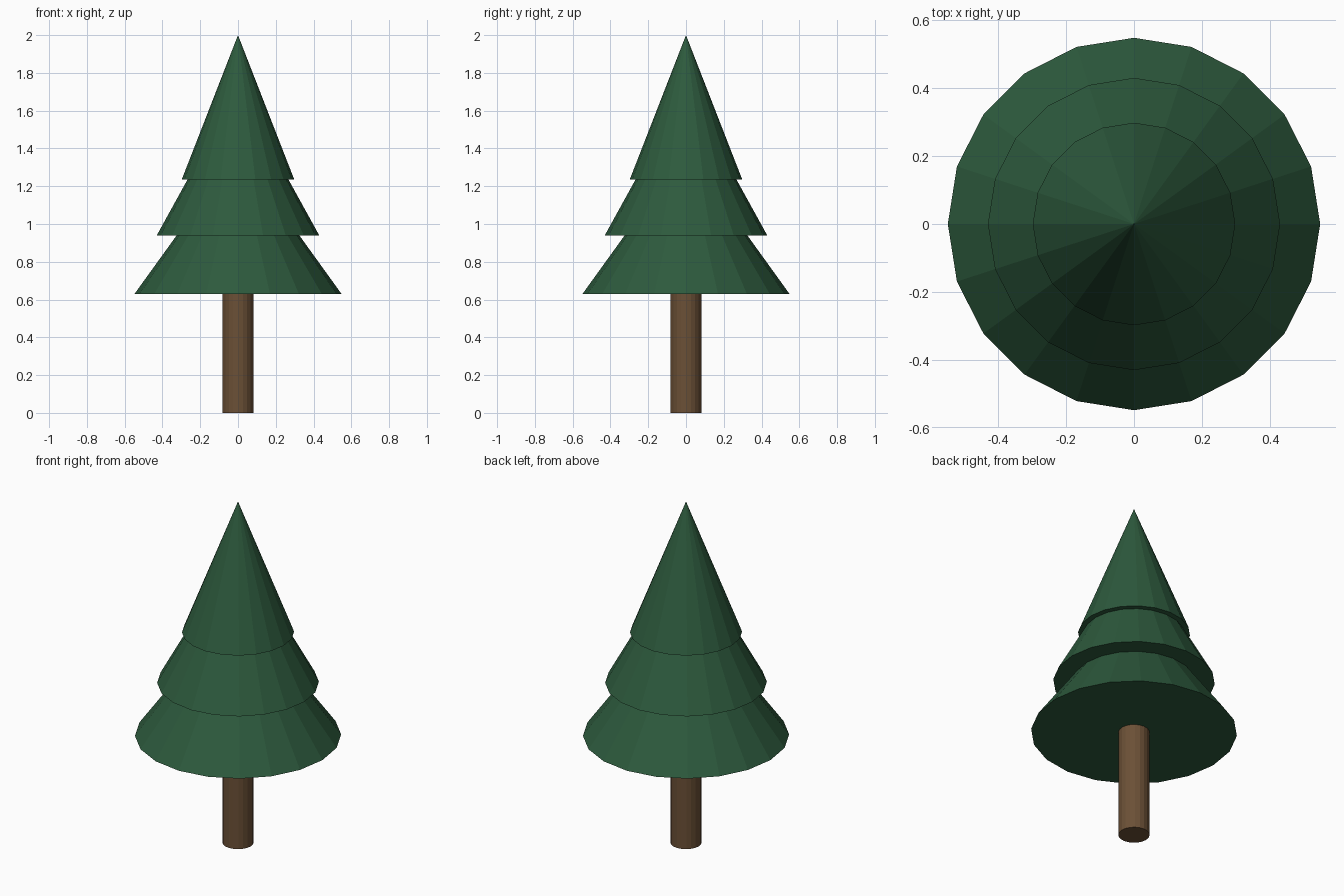
import bpy

if "Cube" in bpy.data.objects:
    bpy.data.objects.remove(bpy.data.objects["Cube"])

def material(name, srgb):
    m = bpy.data.materials.new(name)
    m.diffuse_color = [((c / 255 + 0.055) / 1.055) ** 2.4 for c in srgb] + [1]
    m.use_nodes = True
    m.node_tree.nodes["Principled BSDF"].inputs["Base Color"].default_value = m.diffuse_color
    return m

green = material("pine green", (45, 90, 61))
brown = material("bark brown", (107, 80, 54))

def cone(name, r_bottom, r_top, z0, z1, mat, sides=20):
    # tapered solid from z0 to z1, rotated so a vertex lies on each axis
    bpy.ops.mesh.primitive_cone_add(vertices=sides, radius1=r_bottom, radius2=r_top,
                                    depth=z1 - z0, location=(0, 0, (z0 + z1) / 2))
    ob = bpy.context.object
    ob.name = name
    ob.data.materials.append(mat)
    return ob

# trunk, ending just inside the lowest tier
cone("trunk", 0.083, 0.083, 0, 0.65, brown)

# three overlapping foliage tiers: base radius, base height, apex height
tiers = [("lower_foliage", 0.548, 0.63, 1.39),
         ("middle_foliage", 0.43, 0.94, 1.72),
         ("upper_foliage", 0.298, 1.235, 2.0)]
for name, r, z0, z1 in tiers:
    cone(name, r, 0, z0, z1, green)
